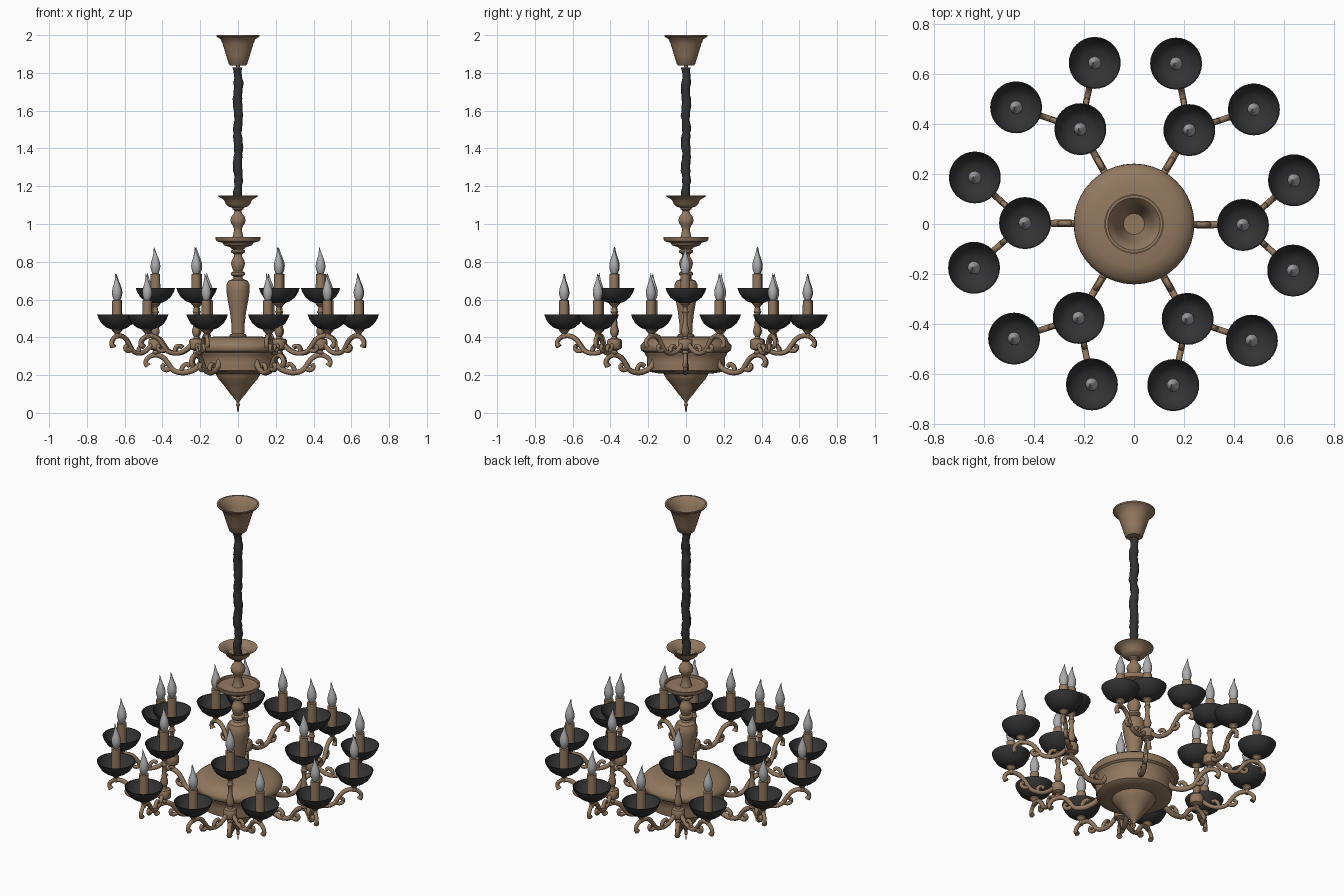
import bpy, bmesh, math, random
from mathutils import Matrix, Vector

if "Cube" in bpy.data.objects:
    bpy.data.objects.remove(bpy.data.objects["Cube"])

random.seed(3)


def material(name, rgb):
    m = bpy.data.materials.new(name)
    m.diffuse_color = (*rgb, 1)
    m.use_nodes = True
    m.node_tree.nodes["Principled BSDF"].inputs["Base Color"].default_value = m.diffuse_color
    return m


BRONZE = material("bronze", (0.29, 0.19, 0.115))
BLACK = material("charcoal", (0.033, 0.033, 0.034))
GLASS = material("bulb_grey", (0.42, 0.42, 0.43))


def smooth(ob, angle=35):
    bpy.ops.object.select_all(action='DESELECT')
    ob.select_set(True)
    bpy.context.view_layer.objects.active = ob
    bpy.ops.object.shade_smooth_by_angle(angle=math.radians(angle))


def lathe(name, profile, mat, n=32, shift=None):
    """Spin (radius, z) points about the z axis; shift offsets each ring sideways."""
    bm = bmesh.new()
    rings = []
    for r, z in profile:
        dx, dy = shift(z) if shift else (0, 0)
        if r < 1e-5:
            rings.append([bm.verts.new((dx, dy, z))])
        else:
            rings.append([bm.verts.new((dx + r * math.cos(2 * math.pi * i / n),
                                        dy + r * math.sin(2 * math.pi * i / n), z)) for i in range(n)])
    for a, b in zip(rings, rings[1:]):
        for i in range(n):
            j = (i + 1) % n
            vs = [a[i % len(a)], a[j % len(a)], b[j % len(b)], b[i % len(b)]]
            vs = list(dict.fromkeys(vs))
            if len(vs) > 2:
                bm.faces.new(vs)
    bmesh.ops.recalc_face_normals(bm, faces=bm.faces)
    me = bpy.data.meshes.new(name)
    bm.to_mesh(me)
    bm.free()
    me.materials.append(mat)
    ob = bpy.data.objects.new(name, me)
    bpy.context.collection.objects.link(ob)
    smooth(ob)
    return ob


def tubes(name, paths, depth, mat):
    """Round bars through (x, z, thickness) points lying in the xz plane."""
    cu = bpy.data.curves.new(name, 'CURVE')
    cu.dimensions = '3D'
    cu.bevel_depth = depth
    cu.bevel_resolution = 2
    cu.resolution_u = 5
    cu.use_fill_caps = True
    for pts in paths:
        sp = cu.splines.new('BEZIER')
        sp.bezier_points.add(len(pts) - 1)
        for bp, (x, z, t) in zip(sp.bezier_points, pts):
            bp.co = (x, 0, z)
            bp.radius = t
            bp.handle_left_type = bp.handle_right_type = 'AUTO'
    ob = bpy.data.objects.new(name, cu)
    bpy.context.collection.objects.link(ob)
    bpy.ops.object.select_all(action='DESELECT')
    ob.select_set(True)
    bpy.context.view_layer.objects.active = ob
    bpy.ops.object.convert(target='MESH')
    ob = bpy.context.view_layer.objects.active
    ob.data.materials.clear()
    ob.data.materials.append(mat)
    smooth(ob, 50)
    return ob


def place(src, name, loc, rot):
    ob = bpy.data.objects.new(name, src.data)
    ob.location = loc
    ob.rotation_euler = (0, 0, rot)
    bpy.context.collection.objects.link(ob)


# central bowl with bottom finial
lathe("bowl", [(0, 0), (.004, .012), (.004, .03), (.011, .042), (.006, .055), (.012, .065), (.018, .075),
               (.032, .09), (.048, .11), (.062, .13), (.082, .155), (.1, .175), (.113, .195), (.118, .207),
               (.15, .21), (.19, .217), (.203, .225), (.207, .27), (.207, .295), (.214, .305), (.22, .32),
               (.234, .328), (.242, .345), (.24, .358), (.225, .376), (.2, .392), (.17, .401),
               (.1, .405), (0, .406)], BRONZE, 40)

# turned centre column with its middle dish and top cup
lathe("column", [(.045, .40), (.045, .412), (.033, .42), (.034, .46), (.042, .53), (.055, .6), (.062, .65),
                 (.061, .68), (.05, .7), (.026, .71), (.022, .72), (.036, .73), (.036, .742), (.024, .75),
                 (.032, .77), (.037, .79), (.032, .81), (.022, .825), (.022, .84), (.037, .85), (.037, .858),
                 (.028, .865), (.045, .878), (.075, .888), (.08, .9), (.112, .908), (.119, .92), (.119, .932),
                 (.11, .932), (.108, .918), (.06, .915), (.032, .92), (.026, .94), (.02, .97), (.024, .985),
                 (.037, 1.005), (.04, 1.022), (.034, 1.04), (.022, 1.055), (.018, 1.07), (.028, 1.078),
                 (.03, 1.085), (.05, 1.092), (.064, 1.105), (.072, 1.125), (.09, 1.138), (.105, 1.146),
                 (.105, 1.15), (.095, 1.148), (.068, 1.136), (.055, 1.115), (.02, 1.1), (0, 1.1)], BRONZE)

# ruffled sleeve over the chain
sleeve = [(0, 1.1)] + [(.023 + random.uniform(-.003, .003), 1.1 + .0182 * i) for i in range(41)] + [(0, 1.83)]
lathe("chain_sleeve", sleeve, BLACK, 12,
      lambda z: (.003 * math.sin(z * 37), .003 * math.cos(z * 46)))

# open ceiling canopy
lathe("canopy", [(0, 1.815), (.008, 1.82), (.01, 1.838), (.04, 1.838), (.048, 1.845), (.062, 1.89), (.08, 1.95),
                 (.092, 1.978), (.113, 1.992), (.115, 2.0), (.105, 2.0), (.088, 1.982), (.074, 1.95),
                 (.056, 1.89), (.042, 1.852), (0, 1.85)], BRONZE)

# candle light pieces, z = 0 at the bottom of the dish
dish = lathe("dish", [(0, 0), (.03, .002), (.055, .012), (.08, .032), (.096, .058), (.104, .08), (.1, .08),
                      (.09, .058), (.074, .036), (.05, .02), (0, .012)], BLACK)
candle = lathe("candle_tube", [(0, -.045), (.01, -.045), (.014, -.03), (.011, -.02), (.026, -.004), (.026, .012),
                               (.025, .155), (.018, .157), (0, .157)], BRONZE, 20)
bulb = lathe("bulb", [(.014, .155), (.019, .165), (.025, .185), (.026, .2), (.023, .218), (.016, .24),
                      (.009, .26), (.005, .278), (.003, .29), (0, .3)], GLASS, 16,
             lambda z: (-.008 * max(0, (z - .22) / .08) ** 2, 0))
# baluster post and hub for each upper light, z in world height
post = lathe("post", [(0, .3), (.011, .305), (.018, .318), (.012, .33), (.033, .338), (.037, .345), (.037, .382),
                      (.032, .39), (.015, .395), (.012, .405), (.02, .42), (.022, .435), (.015, .46),
                      (.011, .5), (.013, .525), (.019, .535), (.012, .545), (.012, .565), (.022, .58)], BRONZE, 20)
# scrolled main arm from bowl to hub, with a leaf curl
main_arm = tubes("main_arm", [
    [(.19, .285, 1.1), (.212, .245, 1.1), (.25, .222, 1.1), (.3, .214, 1.1), (.345, .228, 1), (.37, .262, 1),
     (.4, .295, 1), (.44, .306, 1), (.475, .292, .9), (.488, .265, .9), (.476, .248, 1.2)],
    [(.355, .235, .9), (.385, .228, .9), (.4, .245, .8), (.388, .258, .9)],
    [(.3, .214, .9), (.292, .245, .9), (.27, .258, .8), (.256, .247, .9)]], .0135, BRONZE)
# scrolled branch from hub to each lower light
branch = tubes("branch_arm", [
    [(.025, .362, 1), (.05, .34, 1), (.08, .322, 1), (.12, .316, 1), (.16, .328, 1), (.185, .36, 1),
     (.215, .395, 1), (.26, .408, 1), (.295, .395, .9), (.31, .368, .9), (.3, .35, 1.2)],
    [(.17, .335, .9), (.198, .328, .9), (.214, .345, .8), (.203, .358, .9)],
    [(.12, .316, .9), (.114, .345, .9), (.094, .356, .8), (.082, .346, .9)]], .0125, BRONZE)


def light(name, x, y, z, rot):
    for part, label in ((dish, "dish"), (candle, "candle_tube"), (bulb, "bulb")):
        place(part, f"{name}_{label}", (x, y, z), rot)


# six arms, each with one upper and two lower lights
for k in range(6):
    a = math.radians(60 * k - 0.5)
    nx, ny = .437 * math.cos(a), .437 * math.sin(a)
    place(main_arm, f"main_arm_{k}", (0, 0, 0), a)
    place(post, f"post_{k}", (nx, ny, 0), a)
    light(f"upper_{k}", nx, ny, .58, 0)
    for s in (-1, 1):
        b = a + s * math.radians(15.8)
        lx, ly = .665 * math.cos(b), .665 * math.sin(b)
        place(branch, f"branch_arm_{k}_{s}", (nx, ny, 0), math.atan2(ly - ny, lx - nx))
        light(f"lower_{k}_{s}", lx, ly, .44, 0)

# remove the pattern pieces that were copied
for ob in (dish, candle, bulb, post, main_arm, branch):
    bpy.data.objects.remove(ob)
